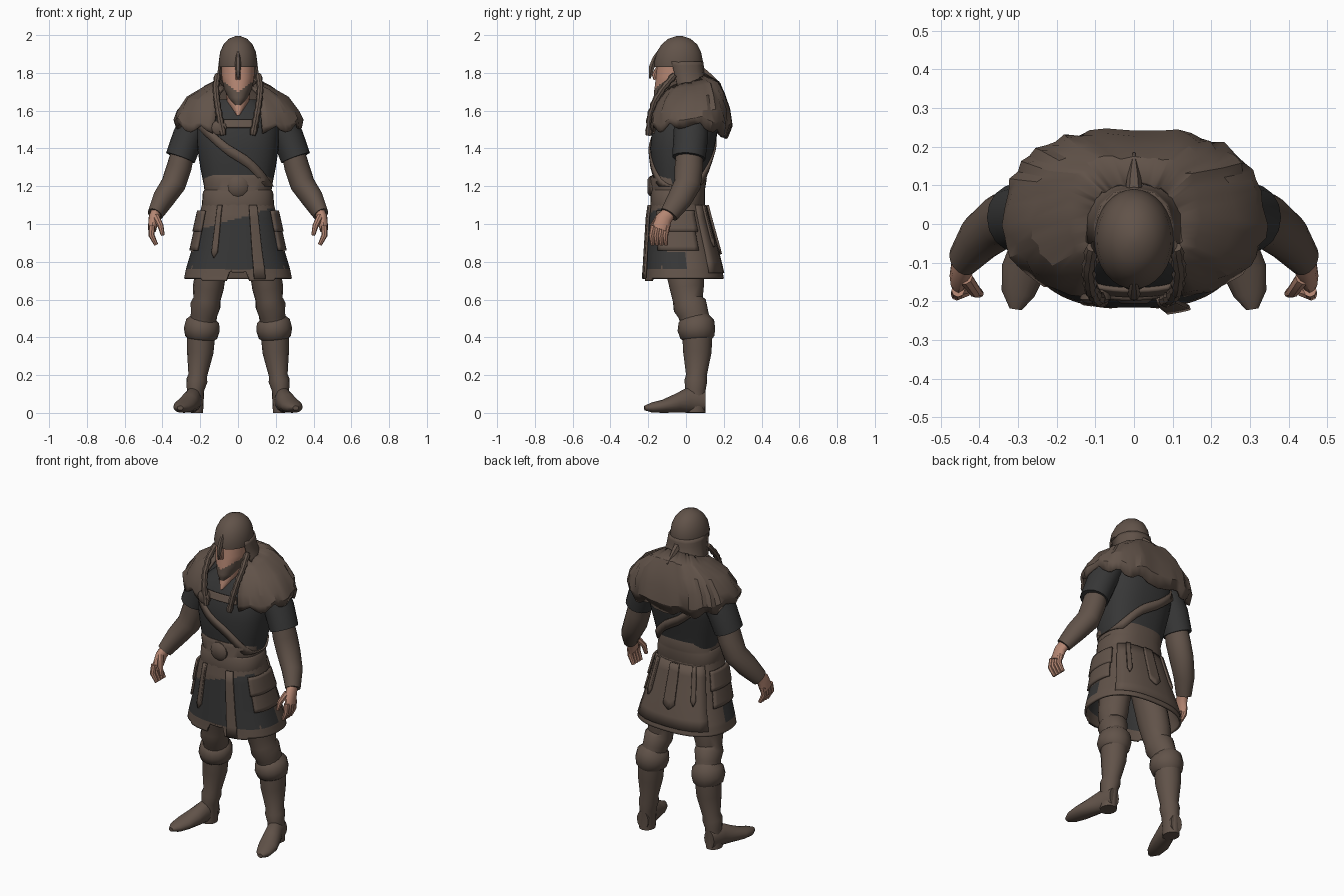
import bpy, bmesh, math, random
from mathutils import Vector

random.seed(4)
if "Cube" in bpy.data.objects:
    bpy.data.objects.remove(bpy.data.objects["Cube"], do_unlink=True)


def material(name, *rgb):
    mat = bpy.data.materials.new(name)
    mat.use_nodes = True
    mat.diffuse_color = (*rgb, 1)
    for node in mat.node_tree.nodes:
        if node.type == "BSDF_PRINCIPLED":
            node.inputs["Base Color"].default_value = (*rgb, 1)
    return mat


LEATHER = material("brown leather", .12, .086, .067)
CLOTH = material("dark cloth", .038, .038, .038)
SKIN = material("skin", .46, .24, .17)


def build(name, rows, mat, closed=True, cap=True, mirror=False, thick=0, alt=None, rule=None, angle=40):
    """Skin a grid of points; faces that meet the rule get the alternate material."""
    bm = bmesh.new()
    grid = [[bm.verts.new(p) for p in row] for row in rows]
    count = len(rows[0])
    for low, high in zip(grid, grid[1:]):
        for i in range(count if closed else count - 1):
            j = (i + 1) % count
            bm.faces.new((low[i], low[j], high[j], high[i]))
    if closed and cap:
        bm.faces.new(grid[0])
        bm.faces.new(grid[-1])
    bmesh.ops.recalc_face_normals(bm, faces=bm.faces)
    if rule:
        for face in bm.faces:
            face.material_index = int(rule(face.calc_center_median()))
    mesh = bpy.data.meshes.new(name)
    bm.to_mesh(mesh)
    bm.free()
    mesh.materials.append(mat)
    if alt:
        mesh.materials.append(alt)
    obj = bpy.data.objects.new(name, mesh)
    bpy.context.collection.objects.link(obj)
    if thick:
        solid = obj.modifiers.new("thickness", "SOLIDIFY")
        solid.thickness = thick
        solid.offset = 0
    if mirror:
        obj.modifiers.new("mirror", "MIRROR").use_axis = (True, False, False)
    bpy.ops.object.select_all(action="DESELECT")
    obj.select_set(True)
    bpy.context.view_layer.objects.active = obj
    bpy.ops.object.shade_smooth_by_angle(angle=math.radians(angle))


def point(ring, a, grow=0.0, square=2.5):
    """Point on a rounded ring (z, half width, front y, back y); angle runs from the front to the left."""
    z, rx, front, back = ring
    s, c = math.sin(a), math.cos(a)
    px = math.copysign(abs(s) ** (2 / square), s) * (rx + grow)
    py = math.copysign(abs(c) ** (2 / square), c) * ((back - front) / 2 + grow)
    return Vector((px, (front + back) / 2 - py, z))


def at(profile, z):
    """Ring of a profile at height z."""
    rings = sorted(profile)
    z = min(max(z, rings[0][0]), rings[-1][0])
    for low, high in zip(rings, rings[1:]):
        if z <= high[0]:
            t = (z - low[0]) / (high[0] - low[0])
            return [p + (q - p) * t for p, q in zip(low, high)]


def loft(name, rings, mat, n=32, square=2.5, **options):
    rows = [[point(r, math.tau * i / n, 0, square) for i in range(n)] for r in rings]
    build(name, rows, mat, **options)


def patch(name, profile, a0, a1, z0, z1, grow, tip=0.0, **options):
    """Thin panel lying on a profile between two angles and two heights, with an optional pointed end."""
    rows = []
    for k in range(7):
        row = []
        for i in range(9):
            u = i / 8
            low = z0 + tip * abs(2 * u - 1)
            ring = at(profile, low + (z1 - low) * k / 6)
            row.append(point(ring, math.radians(a0 + (a1 - a0) * u), grow))
        rows.append(row)
    build(name, rows, LEATHER, closed=False, thick=.012, **options)


def tube(name, path, mat, n=12, mirror=True):
    """Tube along (x, y, z, width radius, depth radius)."""
    spots = [Vector(p[:3]) for p in path]
    rows = []
    for k, p in enumerate(path):
        d = spots[min(k + 1, len(path) - 1)] - spots[max(k - 1, 0)]
        u = d.cross(Vector((1, 0, 0))).normalized()
        v = u.cross(d).normalized()
        turns = [math.tau * i / n for i in range(n)]
        rows.append([spots[k] + v * p[3] * math.cos(t) + u * p[-1] * math.sin(t) for t in turns])
    build(name, rows, mat, mirror=mirror)


# Shirt, belt and bandolier
torso = [(1.2, .18, -.17, .1), (1.3, .2, -.18, .12), (1.4, .215, -.19, .15),
         (1.5, .22, -.18, .17), (1.58, .19, -.15, .16), (1.66, .1, -.1, .11)]
belt = [(1.07, .185, -.185, .09), (1.09, .192, -.19, .1), (1.17, .186, -.185, .1),
        (1.18, .178, -.18, .1), (1.24, .185, -.19, .11), (1.26, .178, -.18, .1)]
loft("shirt", torso, CLOTH)
loft("belt", belt, LEATHER)
tube("belt_buckle", [(0, -.16, 1.2, .055), (0, -.19, 1.2, .055), (0, -.205, 1.2, .035)],
     LEATHER, mirror=False)
strap = []
for edge in (-.03, .03):
    turns = [math.tau * i / 40 for i in range(40)]
    strap.append([point(at(torso, 1.36 - .19 * math.sin(a) + edge), a, .004) for a in turns])
build("bandolier", strap, LEATHER, cap=False, thick=.012)
patch("chest_strap", torso, -22, 24, 1.51, 1.55, .008)
tube("cloak_brooch", [(-.1, -.16, 1.51, .04), (-.1, -.195, 1.51, .04), (-.1, -.205, 1.51, .025)],
     LEATHER, mirror=False)

# Skirt with dark front cloth, notched front hem, hanging straps and hip pouches
skirt = [(1.12, .18, -.18, .09), (1.04, .2, -.192, .11), (.95, .22, -.198, .135),
         (.86, .24, -.204, .16), (.76, .27, -.21, .185), (.71, .28, -.214, .195)]


def is_dark(c):
    reach = .205 if c.z > .87 else .235
    front = c.y < -.1 and abs(c.x) < reach and .76 < c.z < 1.03 + .3 * c.x
    return front or (-.12 < c.y < 0 and .76 < c.z < .85)


rows = []
for k in range(42):
    ring = at(skirt, 1.12 - .01 * k)
    rows.append([point(ring, math.tau * i / 128) for i in range(128)])
for row in rows[-4:]:
    for p in row:
        if p.y < -.18:
            p.z = max(p.z, .75) if abs(p.x) < .05 else p.z - .012
build("skirt", rows, LEATHER, cap=False, thick=.012, alt=CLOTH, rule=is_dark)
patch("front_strip", skirt, 12, 24, .705, 1.1, .018)
patch("belt_tail", skirt, -28, -20, .82, 1.1, .012, tip=.03)
patch("back_panel", skirt, 125, 235, .74, 1.1, .008)
patch("back_strap", skirt, 176, 186, .84, 1.1, .02, tip=.03)
patch("back_side_straps", skirt, 144, 152, .88, 1.1, .02, tip=.03, mirror=True)
patch("hip_pouches", skirt, 55, 112, .86, .99, .012, mirror=True)
patch("pouch_flaps", skirt, 52, 116, .96, 1.07, .018, mirror=True)

# Lumpy fur mantle with a scalloped hem, open at the front
fur = [(1.785, .1, -.1, .1), (1.75, .17, -.12, .17), (1.69, .26, -.15, .2),
       (1.61, .315, -.175, .225), (1.55, .335, -.19, .235), (1.52, .325, -.19, .212)]
rows = []
for k, (ring, gap) in enumerate(zip(fur, (42, 30, 22, 18, 18, 20))):
    opening = math.radians(gap)
    row = []
    for i in range(49):
        a = opening + (math.tau - 2 * opening) * i / 48
        p = point(ring, a, random.uniform(-.008, .008), 3 if math.cos(a) < 0 else 2.4)
        p.x *= 1 - .6 * max(0, p.y - .03)
        p.z -= .035 * (1 + math.cos(a)) * (1 - k / 5)
        if k > 3:
            p.z += .03 * math.sin(a) ** 4 - (k - 3) * .022 * abs(math.sin(5.5 * a))
            p.z -= (k - 3) * .012 * max(0, -math.cos(a))
        row.append(p)
    rows.append(row)
build("fur_mantle", rows, LEATHER, closed=False, thick=.015, angle=25)

# Neck, head and beard
loft("neck", [(1.575, .008, -.175, -.1), (1.65, .062, -.155, .02), (1.75, .066, -.12, .04)],
     SKIN, n=16, square=2)
head = [(1.63, .02, -.165, -.1), (1.66, .048, -.172, -.02), (1.71, .072, -.168, .03),
        (1.77, .086, -.16, .05), (1.87, .088, -.15, .06)]
loft("head", [at(head, 1.63 + .01 * i) for i in range(25)], SKIN, n=64, square=2.2, alt=LEATHER,
     rule=lambda c: c.z < 1.7 + .7 * abs(c.x) or c.y > -.02)
tube("nose", [(0, -.15, 1.83, .008), (0, -.168, 1.79, .014), (0, -.16, 1.765, .012)], SKIN, n=8, mirror=False)

# Helmet with nose guard, neck guard and rear point
helmet = [(1.83, .1, -.168, .085), (1.86, .102, -.168, .09), (1.91, .095, -.155, .08),
          (1.95, .077, -.13, .06), (1.98, .05, -.095, .025), (1.995, .012, -.05, -.02)]
loft("helmet", helmet, LEATHER, square=2)
tube("nose_guard", [(0, -.192, 1.77, .006), (0, -.182, 1.83, .017), (0, -.165, 1.88, .013),
                    (0, -.14, 1.925, .004)], LEATHER, n=6, mirror=False)
guard = [(1.86, .097, -.16, .085), (1.79, .106, -.14, .095), (1.73, .122, -.13, .12)]
patch("neck_guard", guard, 76, 284, 1.73, 1.86, 0)
tube("rear_point", [(0, .07, 1.82, .025), (0, .12, 1.785, .018), (0, .185, 1.74, .003)], LEATHER, n=6, mirror=False)

# Braids hanging over the chest
braid = [(.108, -.06, 1.79), (.118, -.12, 1.72), (.112, -.165, 1.65), (.098, -.19, 1.57), (.078, -.198, 1.47)]
beads = []
for k in range(17):
    i = min(k // 4, 3)
    p = Vector(braid[i]).lerp(Vector(braid[i + 1]), k / 4 - i)
    beads.append((*p, .02 if k % 2 else .015))
tube("braids", beads, LEATHER, n=8)

# Arms and hands
tube("sleeves", [(.2, .03, 1.59, .08, .09), (.265, .025, 1.46, .083, .092),
                 (.305, .015, 1.35, .08, .088)], CLOTH, n=16)
tube("arms", [(.28, .02, 1.42, .06, .07), (.312, .015, 1.3, .066, .075), (.342, .008, 1.21, .066, .072),
              (.397, -.035, 1.13, .058, .065), (.44, -.09, 1.05, .041, .05)], LEATHER, n=16)
tube("palms", [(.43, -.08, 1.07, .03, .035), (.445, -.115, 1.03, .029, .042),
               (.455, -.135, .97, .022, .048)], SKIN)
for k, finger in enumerate(("little", "ring", "middle", "index")):
    y = -.1 - .024 * k
    tube(finger + "_fingers", [(.455, y, .99, .017), (.458, y - .01, .94, .016),
                               (.433, y - .005, .89, .011)], SKIN, n=8)
tube("thumbs", [(.435, -.14, 1.04, .019), (.41, -.175, .99, .016), (.398, -.18, .94, .01)], SKIN, n=8)

# Legs and boots
tube("trousers", [(.09, -.01, .96, .085, .1), (.145, -.005, .74, .082, .1), (.158, .005, .66, .082, .09),
                  (.165, .01, .6, .072, .08), (.172, .02, .57, .08, .09), (.18, .04, .52, .07, .08),
                  (.19, .055, .45, .07, .08)], LEATHER, n=16)
tube("boot_cuffs", [(.182, .05, .51, .06, .07), (.187, .055, .485, .088, .094), (.192, .055, .44, .095, .1),
                    (.195, .06, .4, .085, .09), (.197, .06, .38, .06, .07)], LEATHER, n=16)
tube("boot_shafts", [(.195, .06, .42, .075, .08), (.2, .06, .32, .07, .075), (.213, .055, .2, .05, .055),
                     (.218, .052, .17, .056, .06), (.225, .05, .12, .046, .054),
                     (.23, .05, 0, .045, .052)], LEATHER, n=16)
tube("boot_feet", [(.228, .1, .06, .036, .056), (.232, .06, .062, .044, .062), (.242, .01, .066, .048, .066),
                   (.262, -.05, .05, .054, .05), (.286, -.12, .035, .057, .035),
                   (.3, -.18, .028, .043, .027), (.306, -.22, .026, .016, .012)], LEATHER, n=16)
